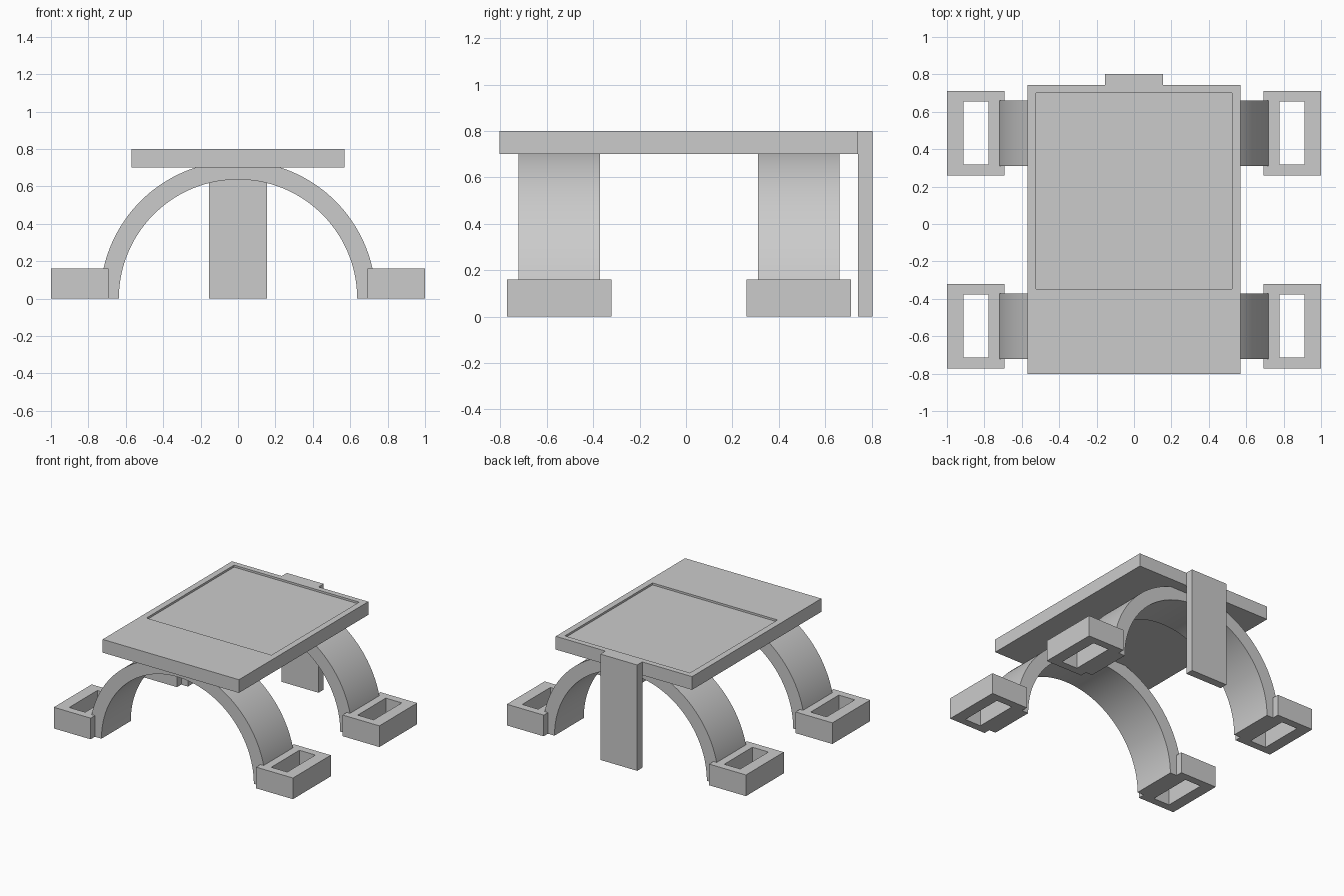
import bpy
import bmesh
from math import pi, cos, sin, radians

cube = bpy.data.objects.get("Cube")
if cube:
    bpy.data.objects.remove(cube, do_unlink=True)

GREY = (0.6, 0.6, 0.6, 1)
grey = bpy.data.materials.new("plain grey")
grey.use_nodes = True
grey.diffuse_color = GREY
grey.node_tree.nodes["Principled BSDF"].inputs["Base Color"].default_value = GREY


def finish(name, bm):
    bmesh.ops.recalc_face_normals(bm, faces=bm.faces)
    mesh = bpy.data.meshes.new(name)
    bm.to_mesh(mesh)
    bm.free()
    mesh.materials.append(grey)
    obj = bpy.data.objects.new(name, mesh)
    bpy.context.collection.objects.link(obj)
    return obj


def loft(name, rects, ring=False):
    """Join rectangles (x0, x1, y0, y1, z); cap the ends, or close into a ring."""
    bm = bmesh.new()
    loops = [[bm.verts.new((x, y, z)) for x, y in
              ((x0, y0), (x1, y0), (x1, y1), (x0, y1))]
             for x0, x1, y0, y1, z in rects]
    pairs = list(zip(loops, loops[1:]))
    if ring:
        pairs.append((loops[-1], loops[0]))
    else:
        bm.faces.new(loops[0])
        bm.faces.new(loops[-1])
    for a, b in pairs:
        for i in range(4):
            j = (i + 1) % 4
            bm.faces.new((a[i], a[j], b[j], b[i]))
    return finish(name, bm)


def arch(name, y, inner=0.637, outer=0.737, width=0.35, steps=72):
    """Half-ring band spanning from foot to foot."""
    bm = bmesh.new()
    rows = []
    for k in range(steps + 1):
        a = pi * k / steps
        rows.append([bm.verts.new((r * cos(a), y + s * width / 2, r * sin(a)))
                     for r, s in ((inner, -1), (outer, -1), (outer, 1), (inner, 1))])
    bm.faces.new(rows[0])
    bm.faces.new(rows[-1])
    for a, b in zip(rows, rows[1:]):
        for i in range(4):
            j = (i + 1) % 4
            bm.faces.new((a[i], a[j], b[j], b[i]))
    obj = finish(name, bm)
    bpy.ops.object.select_all(action='DESELECT')
    obj.select_set(True)
    bpy.context.view_layer.objects.active = obj
    bpy.ops.object.shade_smooth_by_angle(angle=radians(30))


# Deck with a shallow recessed panel toward the back
edge = (-0.57, 0.57, -0.803, 0.742)
panel = (-0.523, 0.523, -0.347, 0.70)
loft("deck", [edge + (0.70,), edge + (0.80,), panel + (0.80,), panel + (0.785,)])

# Upright board behind the deck
board = (-0.154, 0.154, 0.742, 0.803)
loft("back_board", [board + (0,), board + (0.80,)])

# Arched legs with open rectangular feet
for place, y in (("front", -0.546), ("back", 0.486)):
    arch(place + "_arch", y)
    for side, s in (("left", 1), ("right", -1)):
        rim = (s * 0.692, s * 1.0, y - 0.226, y + 0.226)
        hole = (s * 0.778, s * 0.912, y - 0.168, y + 0.168)
        loft(f"{place}_{side}_foot",
             [rim + (0,), rim + (0.16,), hole + (0.16,), hole + (0,)], ring=True)
